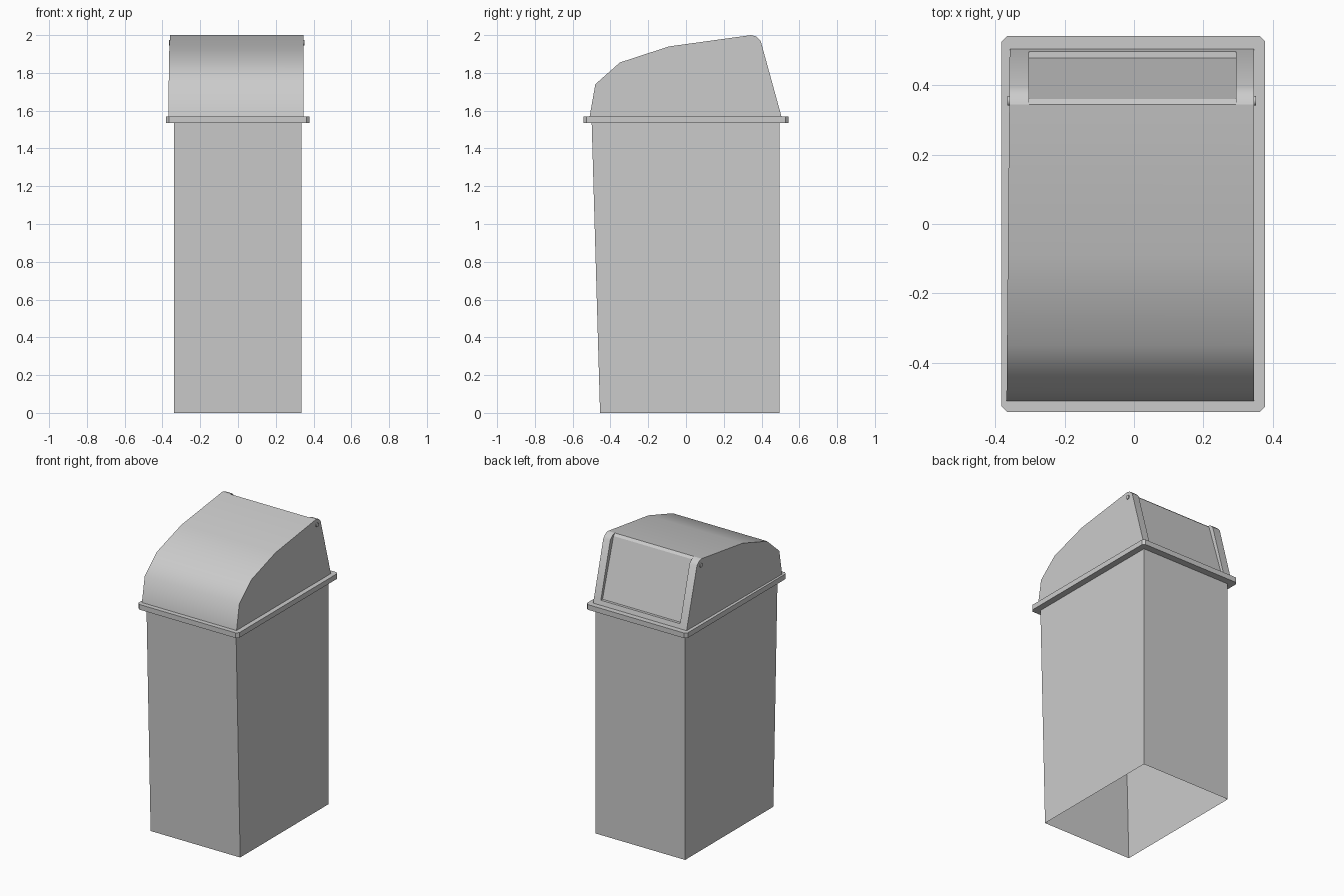
import bpy, bmesh
from math import radians, pi

cube = bpy.data.objects.get("Cube")
if cube:
    bpy.data.objects.remove(cube, do_unlink=True)

grey = bpy.data.materials.new("light grey plastic")
grey.use_nodes = True
colour = (0.6, 0.6, 0.6, 1)
grey.diffuse_color = colour
grey.node_tree.nodes["Principled BSDF"].inputs["Base Color"].default_value = colour


def make(name, faces, smooth=None):
    """Build an object from a list of polygons, welding shared corners."""
    bm = bmesh.new()
    for pts in faces:
        bm.faces.new([bm.verts.new(p) for p in pts])
    bmesh.ops.remove_doubles(bm, verts=bm.verts, dist=0.0005)
    mesh = bpy.data.meshes.new(name)
    bm.to_mesh(mesh)
    bm.free()
    mesh.materials.append(grey)
    ob = bpy.data.objects.new(name, mesh)
    bpy.context.collection.objects.link(ob)
    if smooth:
        bpy.ops.object.select_all(action='DESELECT')
        ob.select_set(True)
        bpy.context.view_layer.objects.active = ob
        bpy.ops.object.shade_smooth_by_angle(angle=radians(smooth))
    return ob


def bridge(a, b):
    """Quads between two closed loops of equal length."""
    n = len(a)
    return [(a[i], a[(i + 1) % n], b[(i + 1) % n], b[i]) for i in range(n)]


def rect(x0, x1, y0, y1, z):
    return [(x0, y0, z), (x1, y0, z), (x1, y1, z), (x0, y1, z)]


def chamfered(x0, x1, y0, y1, z, c):
    return [(x0 + c, y0, z), (x1 - c, y0, z), (x1, y0 + c, z), (x1, y1 - c, z),
            (x1 - c, y1, z), (x0 + c, y1, z), (x0, y1 - c, z), (x0, y0 + c, z)]


# Tapered body, open underneath, softly shaded round its corners
make("bin_body", bridge(rect(-0.34, 0.335, -0.455, 0.495, 0),
                        rect(-0.34, 0.335, -0.5, 0.495, 1.56)), smooth=120)

# Rim ring with clipped corners
low, high = 1.535, 1.57
outer = [chamfered(-0.382, 0.378, -0.542, 0.542, z, 0.016) for z in (low, high)]
inner = [chamfered(-0.338, 0.333, -0.497, 0.493, z, 0.004) for z in (low, high)]
make("rim", bridge(outer[0], outer[1]) + bridge(outer[1], inner[1])
     + bridge(inner[1], inner[0]) + bridge(inner[0], outer[0]))

# Lid profiles as (y, z)
roof = [(-0.51, high), (-0.48, 1.74), (-0.35, 1.855), (-0.09, 1.94), (0.345, 2.0)]
back = [(0.345, 2.0), (0.372, 1.993), (0.395, 1.97), (0.497, 1.6), (0.505, high)]
door = [(0.345, 2.0), (0.36, 1.985), (0.478, 1.6)]
door_l, door_r = -0.303, 0.294


def left(y):
    return -0.3625 + 0.009 * y


def right(y):
    return 0.346


def at(edge, p):
    return (edge(p[0]) if callable(edge) else edge, p[0], p[1])


def strip(path, e0, e1):
    return [(at(e0, p), at(e1, p), at(e1, q), at(e0, q))
            for p, q in zip(path, path[1:])]


# Lid shell: roof, back frame round the doorway, and flat sides
faces = strip(roof, left, right)
faces += strip(back[:4], left, door_l) + strip(back[:4], door_r, right)
faces += [(at(left, back[3]), at(door_l, back[3]), at(door_r, back[3]),
           at(right, back[3]), at(right, back[4]), at(left, back[4]))]
side = roof + back[1:]
faces += [[at(right, p) for p in side], [at(left, p) for p in reversed(side)]]
lid = make("lid_shell", faces)
bm = bmesh.new()
bm.from_mesh(lid.data)
bmesh.ops.recalc_face_normals(bm, faces=bm.faces)
bm.to_mesh(lid.data)
bm.free()
bpy.context.view_layer.objects.active = lid
lid.select_set(True)
bpy.ops.object.shade_smooth_by_angle(angle=radians(45))

# Doorway reveal: two jambs and a sill
jamb = back[:4] + door[:0:-1]
make("doorway_reveal", [[at(door_l, p) for p in jamb],
                        [at(door_r, p) for p in reversed(jamb)]]
     + strip([door[-1], back[3]], door_l, door_r))

# Recessed swing door
make("swing_door", strip(door, door_l, door_r))

# Hinge pins on both sides
for name, x in (("left_hinge_pin", 0.346), ("right_hinge_pin", left(0.355))):
    bpy.ops.mesh.primitive_cylinder_add(vertices=16, radius=0.014, depth=0.012,
                                        location=(x, 0.355, 1.96),
                                        rotation=(0, pi / 2, 0))
    pin = bpy.context.object
    pin.name = name
    pin.data.materials.append(grey)
    bpy.ops.object.shade_smooth_by_angle(angle=radians(40))
